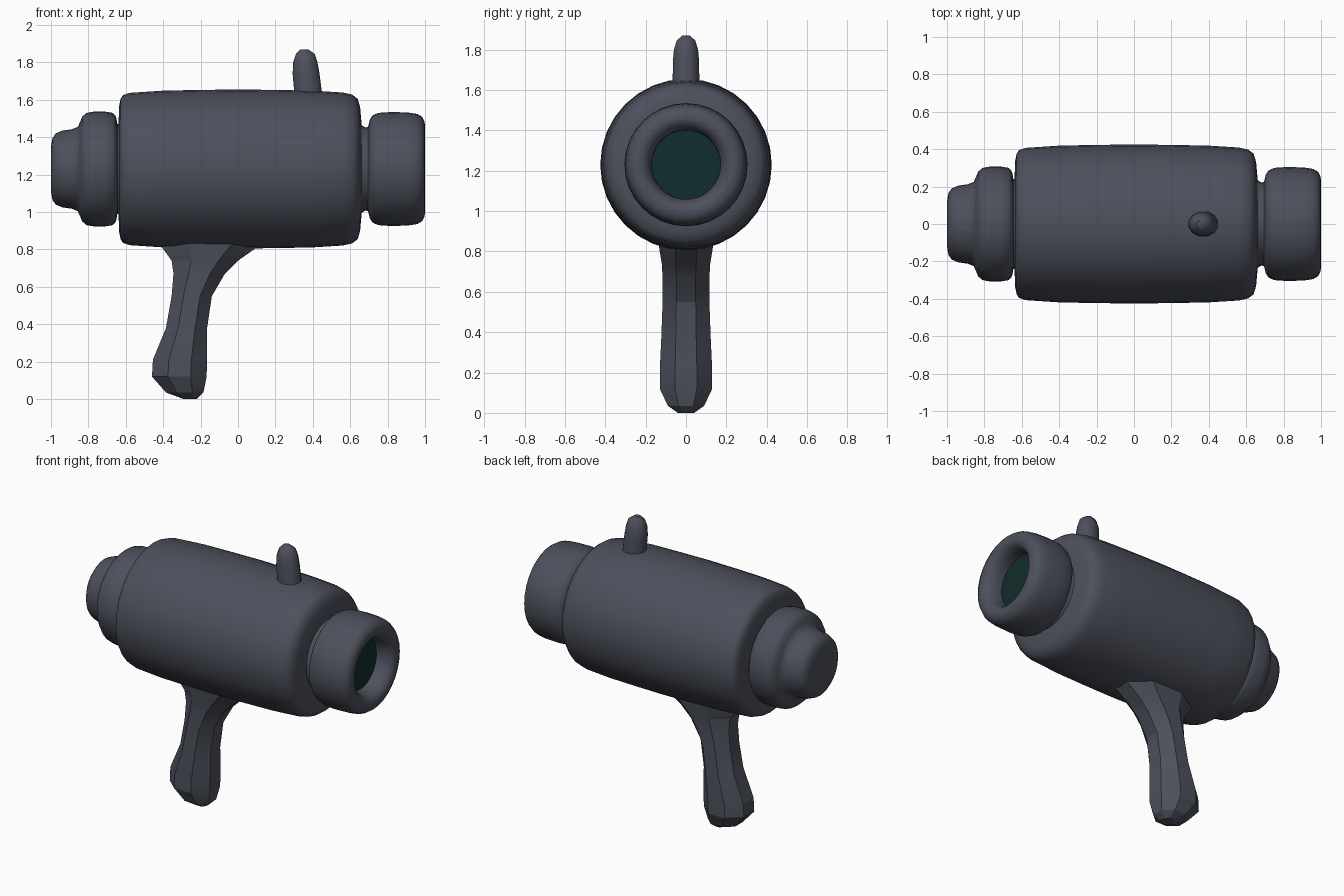
import bpy, bmesh, math

if "Cube" in bpy.data.objects:
    bpy.data.objects.remove(bpy.data.objects["Cube"])

AXIS_Z = 1.23  # height of the barrel axis


def material(name, rgb):
    m = bpy.data.materials.new(name)
    m.diffuse_color = (*rgb, 1)
    m.use_nodes = True
    m.node_tree.nodes["Principled BSDF"].inputs["Base Color"].default_value = m.diffuse_color
    return m


GREY = material("dark_slate_grey", (0.074, 0.081, 0.107))
TEAL = material("deep_teal", (0.005, 0.026, 0.025))


def finish(name, bm, mat, smooth_angle=None):
    bmesh.ops.recalc_face_normals(bm, faces=bm.faces)
    mesh = bpy.data.meshes.new(name)
    bm.to_mesh(mesh)
    bm.free()
    mesh.materials.append(mat)
    ob = bpy.data.objects.new(name, mesh)
    bpy.context.collection.objects.link(ob)
    if smooth_angle:
        mesh.shade_smooth()
        mesh.set_sharp_from_angle(angle=math.radians(smooth_angle))
    return ob


def loft(name, rings, mat, smooth_angle=None, cap_start=True, cap_end=True):
    """Skin a list of vertex rings, optionally capping the ends."""
    bm = bmesh.new()
    loops = [[bm.verts.new(p) for p in ring] for ring in rings]
    n = len(loops[0])
    for a, b in zip(loops, loops[1:]):
        for i in range(n):
            j = (i + 1) % n
            bm.faces.new((a[i], a[j], b[j], b[i]))
    if cap_start:
        bm.faces.new(loops[0][::-1])
    if cap_end:
        bm.faces.new(loops[-1])
    return finish(name, bm, mat, smooth_angle)


def lathe(name, profile, mat=GREY, n=32, **caps):
    """Turn an (x, radius) profile around the barrel axis."""
    rings = [[(x, r * math.cos(2 * math.pi * i / n),
               AXIS_Z + r * math.sin(2 * math.pi * i / n)) for i in range(n)]
             for x, r in profile]
    return loft(name, rings, mat, 60, **caps)


def upright(name, sections, n, smooth_angle=None):
    """Stack flat sections (z, x_min, x_max, half_width_y)."""
    k = 1 / math.cos(math.pi / n)
    rings = []
    for z, x0, x1, w in sections:
        ring = []
        for i in range(n):
            a = 2 * math.pi * (i + 0.5) / n
            ring.append(((x0 + x1) / 2 + (x1 - x0) / 2 * k * math.cos(a),
                         w * k * math.sin(a), z))
        rings.append(ring)
    return loft(name, rings, GREY, smooth_angle)


# main barrel
lathe("barrel", [(-0.64, 0.22), (-0.635, 0.34), (-0.628, 0.375), (-0.615, 0.395),
                 (-0.58, 0.407), (-0.4, 0.419), (-0.2, 0.423), (0, 0.425),
                 (0.2, 0.423), (0.4, 0.419), (0.56, 0.409), (0.61, 0.398),
                 (0.64, 0.375), (0.653, 0.33), (0.66, 0.25), (0.665, 0.2)])

# muzzle with neck, rounded lip and funnel mouth
lathe("muzzle", [(0.62, 0.24), (0.66, 0.235), (0.68, 0.222), (0.695, 0.225),
                 (0.705, 0.265), (0.72, 0.287), (0.75, 0.3), (0.82, 0.305),
                 (0.91, 0.302), (0.96, 0.294), (0.985, 0.278), (0.997, 0.255),
                 (1.0, 0.23), (0.992, 0.205), (0.97, 0.185), (0.93, 0.172),
                 (0.87, 0.17)], cap_end=False)

# dark lens deep in the mouth
lathe("muzzle_lens", [(0.87, 0.175), (0.89, 0.175)], TEAL)

# stepped rear cap
lathe("rear_ring", [(-0.60, 0.24), (-0.645, 0.24), (-0.652, 0.28), (-0.67, 0.3),
                    (-0.71, 0.307), (-0.77, 0.307), (-0.81, 0.3), (-0.833, 0.28),
                    (-0.845, 0.25), (-0.857, 0.225), (-0.89, 0.212), (-0.94, 0.205),
                    (-0.975, 0.19), (-0.992, 0.165), (-1.0, 0.12), (-1.0, 0.06)])

# faceted grip
upright("grip", [(0.0, -0.29, -0.22, 0.04), (0.035, -0.385, -0.185, 0.09),
                 (0.12, -0.46, -0.168, 0.13), (0.21, -0.455, -0.165, 0.13),
                 (0.38, -0.385, -0.165, 0.122), (0.55, -0.355, -0.14, 0.116),
                 (0.67, -0.345, -0.07, 0.116), (0.74, -0.355, 0.0, 0.12),
                 (0.81, -0.405, 0.10, 0.132), (0.9, -0.43, 0.19, 0.14)], 8, 16)

# leaning sight peg
upright("sight_peg", [(1.55, 0.31, 0.46, 0.066), (1.65, 0.30, 0.447, 0.066),
                      (1.74, 0.292, 0.436, 0.065), (1.80, 0.295, 0.425, 0.06),
                      (1.845, 0.31, 0.41, 0.046), (1.87, 0.335, 0.375, 0.018)], 12, 40)
